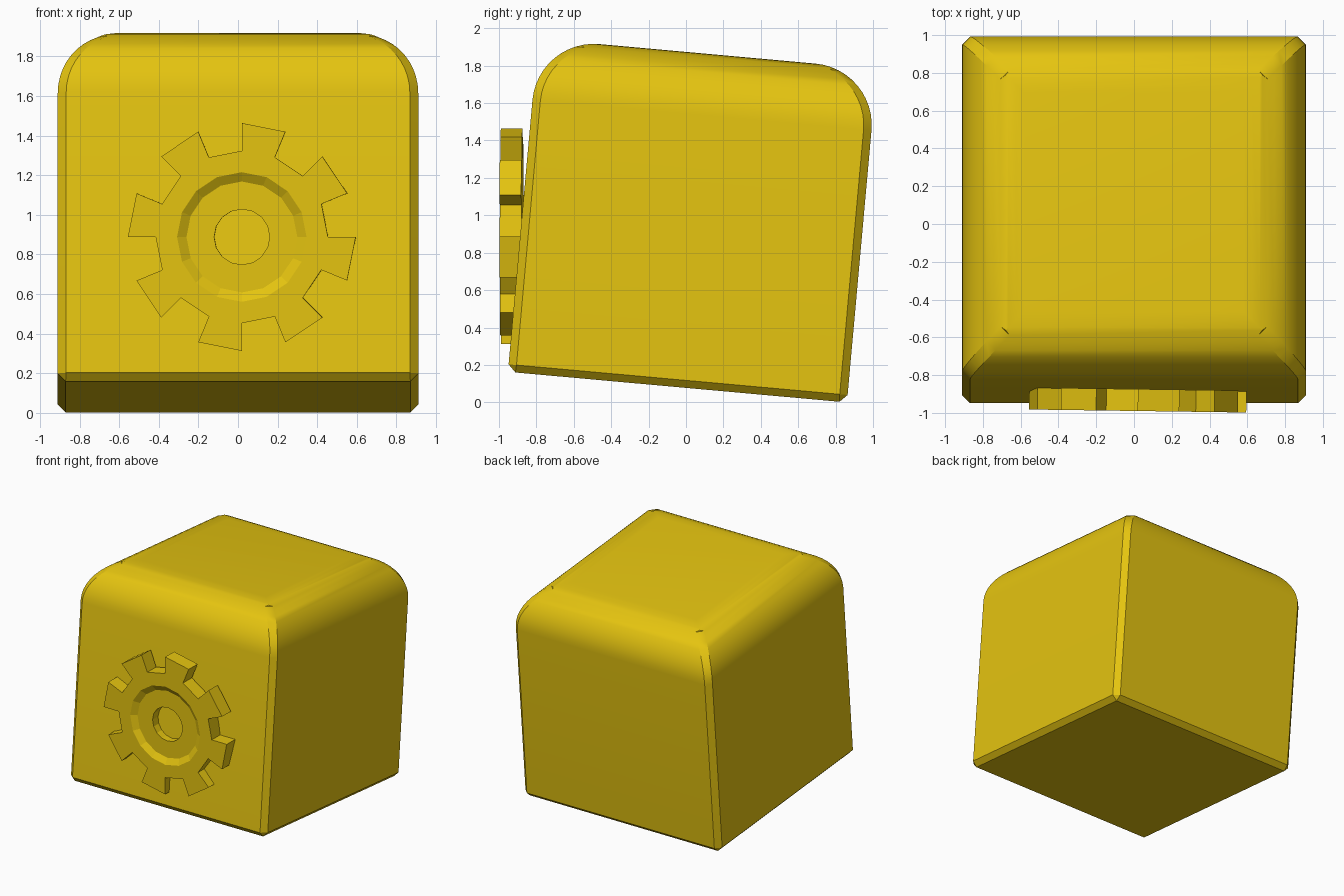
import bpy, bmesh, math
from mathutils import Matrix

if "Cube" in bpy.data.objects:
    bpy.data.objects.remove(bpy.data.objects["Cube"])

gold = bpy.data.materials.new("gold")
gold.diffuse_color = (0.78, 0.55, 0.005, 1)
gold.use_nodes = True
gold.node_tree.nodes["Principled BSDF"].inputs["Base Color"].default_value = gold.diffuse_color


def make_object(name, bm):
    bmesh.ops.recalc_face_normals(bm, faces=bm.faces)
    mesh = bpy.data.meshes.new(name)
    bm.to_mesh(mesh)
    bm.free()
    mesh.materials.append(gold)
    obj = bpy.data.objects.new(name, mesh)
    bpy.context.collection.objects.link(obj)
    return obj


def smooth(obj):
    bpy.ops.object.select_all(action='DESELECT')
    obj.select_set(True)
    bpy.context.view_layer.objects.active = obj
    bpy.ops.object.shade_smooth_by_angle(angle=math.radians(25))


# Leaning block: top edges widely rounded, every remaining sharp edge chamfered
BOTTOM, TOP = 0.077, 1.866
bm = bmesh.new()
bmesh.ops.create_cube(bm, size=1)
bmesh.ops.scale(bm, verts=bm.verts, vec=(1.82, 1.82, TOP - BOTTOM))
bmesh.ops.translate(bm, verts=bm.verts, vec=(0, -0.053, (TOP + BOTTOM) / 2))
top_edges = [e for e in bm.edges if all(v.co.z > 1 for v in e.verts)]
bmesh.ops.bevel(bm, geom=top_edges, offset=0.33, offset_type='OFFSET',
                segments=12, profile=0.5, affect='EDGES', clamp_overlap=False)
block = make_object("block", bm)
block.rotation_euler.x = math.radians(-5.16)
chamfer = block.modifiers.new("chamfer", 'BEVEL')
chamfer.width = 0.04
chamfer.segments = 1
chamfer.limit_method = 'ANGLE'
chamfer.angle_limit = math.radians(30)
chamfer.use_clamp_overlap = False
bpy.context.view_layer.objects.active = block
block.select_set(True)
bpy.ops.object.modifier_apply(modifier="chamfer")
smooth(block)

# Gear: a ring profile (radius, depth) turned in 16 steps, with 8 square teeth
N, ROOT, TIP = 16, 0.435, 0.575
FRONT, BACK, HUB = -0.058, 0.058, -0.028
profile = [(0.14, BACK), (0.14, HUB), (0.28, HUB), (0.327, FRONT),
           (ROOT, FRONT), (ROOT, BACK)]
bm = bmesh.new()
rings = []
for i in range(N):
    a = math.pi / 2 - 2 * math.pi * i / N
    rings.append([bm.verts.new((r * math.cos(a), y, r * math.sin(a)))
                  for r, y in profile])
teeth = []
P = len(profile)
for i in range(N):
    a, b = rings[i], rings[(i + 1) % N]
    for j in range(P):
        k = (j + 1) % P
        face = bm.faces.new((a[j], a[k], b[k], b[j]))
        if j == 4 and i % 2 == 0:
            teeth.append(face)
bmesh.ops.recalc_face_normals(bm, faces=bm.faces)
tips = bmesh.ops.extrude_discrete_faces(bm, faces=teeth)["faces"]
s = TIP / ROOT
bmesh.ops.scale(bm, verts=list({v for f in tips for v in f.verts}), vec=(s, 1, s))
bmesh.ops.transform(bm, verts=bm.verts,
                    matrix=Matrix.Rotation(math.radians(-0.8), 4, 'Z'))
gear = make_object("gear", bm)
gear.location = (0.02, -0.932, 0.888)
